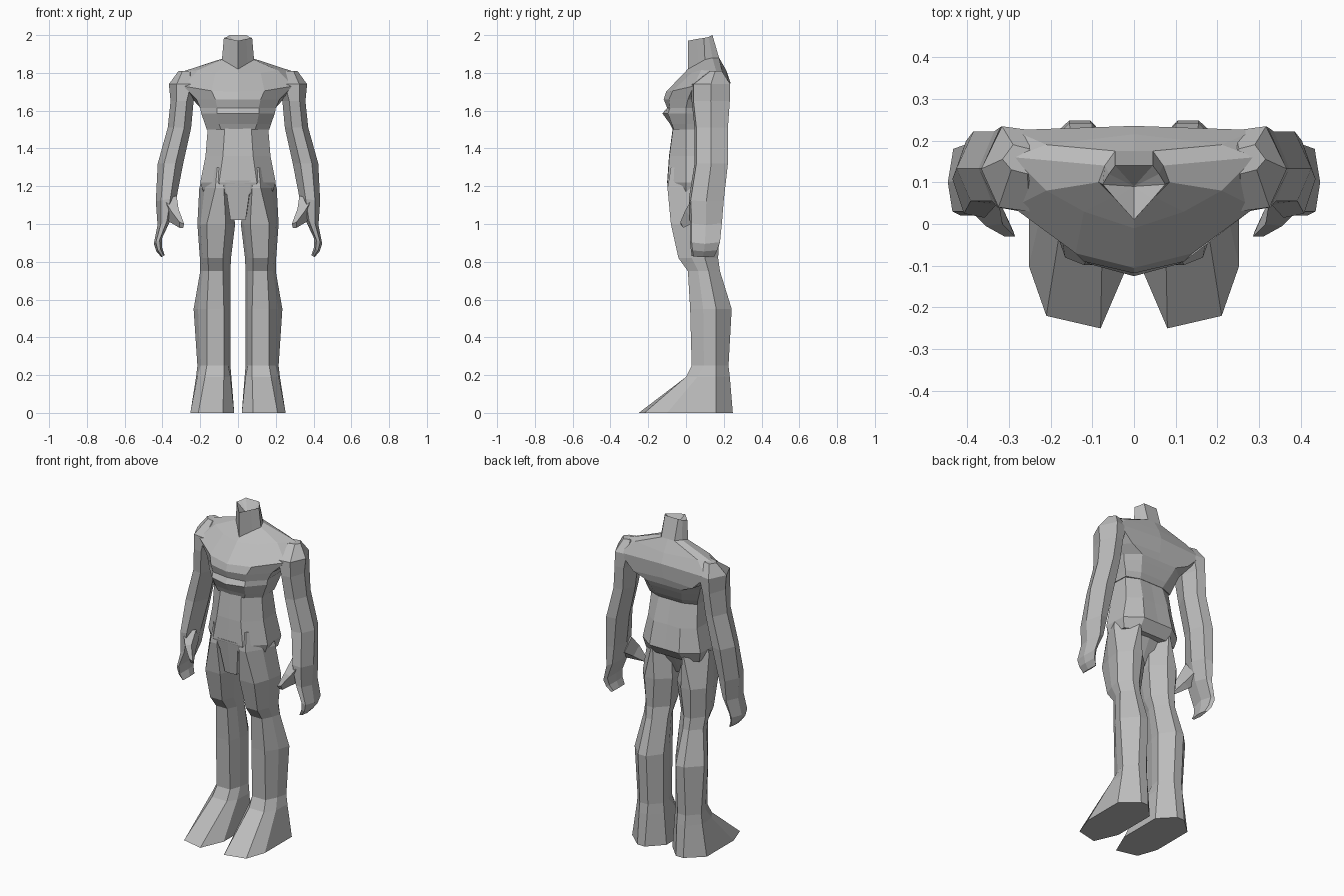
import bpy, bmesh

grey = bpy.data.materials.new("stone_grey")
grey.diffuse_color = (0.5, 0.5, 0.5, 1)


def loft(name, rings, sink=None):
    """Skin closed rings of points; optionally sink the last cap to a point."""
    bm = bmesh.new()
    vs = [[bm.verts.new(p) for p in r] for r in rings]
    n = len(vs[0])
    for a, b in zip(vs, vs[1:]):
        for i in range(n):
            j = (i + 1) % n
            bm.faces.new((a[i], a[j], b[j], b[i]))
    bm.faces.new(vs[0][::-1])
    if sink:
        tip = bm.verts.new(sink)
        for i in range(n):
            bm.faces.new((vs[-1][i], vs[-1][(i + 1) % n], tip))
    else:
        bm.faces.new(vs[-1])
    bmesh.ops.recalc_face_normals(bm, faces=bm.faces)
    me = bpy.data.meshes.new(name)
    bm.to_mesh(me)
    bm.free()
    me.materials.append(grey)
    ob = bpy.data.objects.new(name, me)
    bpy.context.collection.objects.link(ob)
    return ob


def mirrored(ob):
    ob.modifiers.new("mirror", 'MIRROR').use_mirror_merge = False


def whole(half):
    """Complete a half ring (front centre to back centre) across x = 0."""
    return half + [(-x, y, z) for x, y, z in half[-2:0:-1]]


def flat(z, pts):
    return [(x, y, z) for x, y in pts]


def hexring(z, x0, x1, y0, y1, tilt=0.0):
    """Six-sided limb section; tilt raises its outer side."""
    w, m = x1 - x0, (y0 + y1) / 2
    return [(x0 + w * u, y, z + tilt * (u - .5)) for u, y in
            ((.3, y0), (.75, y0 + .01), (1, m), (.7, y1), (.25, y1 - .01), (0, m))]


# Chest, shoulders and neck
chest = [
    flat(1.50, [(0, -.07), (.09, -.065), (.165, .0), (.16, .12), (.08, .15), (0, .15)]),
    flat(1.53, [(0, -.085), (.10, -.075), (.175, .0), (.17, .13), (.09, .17), (0, .17)]),
    flat(1.585, [(0, -.125), (.11, -.095), (.195, .0), (.19, .14), (.11, .20), (0, .20)]),
    flat(1.615, [(0, -.10), (.11, -.085), (.20, .0), (.20, .15), (.12, .215), (0, .215)]),
    [(0, -.118, 1.66), (.12, -.09, 1.66), (.22, .01, 1.66),
     (.24, .15, 1.66), (.2, .225, 1.65), (0, .225, 1.66)],
    [(0, -.105, 1.70), (.14, -.07, 1.705), (.29, .04, 1.73),
     (.345, .16, 1.745), (.29, .225, 1.74), (0, .235, 1.75)],
    [(0, -.01, 1.80), (.12, .03, 1.80), (.21, .08, 1.815),
     (.29, .16, 1.808), (.21, .19, 1.815), (0, .215, 1.81)],
    [(0, .01, 1.82), (.05, .065, 1.85), (.085, .10, 1.87),
     (.07, .14, 1.88), (.045, .175, 1.88), (0, .175, 1.88)],
    [(0, .01, 1.97), (.045, .06, 1.98), (.075, .095, 1.985),
     (.06, .12, 1.99), (.045, .14, 2.0), (0, .14, 2.0)],
]
loft("chest_and_neck", [whole(r) for r in chest], sink=(0, .09, 1.93))

# Waist and hips
hips = [
    flat(1.16, [(0, -.085), (.08, -.082), (.18, .0), (.18, .13), (.10, .165), (0, .165)]),
    flat(1.22, [(0, -.10), (.10, -.098), (.20, .0), (.195, .14), (.10, .21), (0, .21)]),
    flat(1.36, [(0, -.09), (.08, -.088), (.172, .0), (.165, .13), (.09, .185), (0, .18)]),
    flat(1.51, [(0, -.07), (.07, -.068), (.16, .0), (.155, .11), (.08, .145), (0, .145)]),
]
loft("waist_and_hips", [whole(r) for r in hips])

# Tapered panel between the legs
groin = [
    flat(1.02, [(0, -.075), (.04, -.07), (.04, .06), (0, .06)]),
    flat(1.23, [(0, -.101), (.07, -.099), (.08, .16), (0, .17)]),
]
loft("groin_panel", [whole(r) for r in groin])


# Legs: eight-sided sections from sole to hip
def legring(z, xi, fi, fo, xo, yf, ys, yb):
    m = (yf + ys) / 2
    return flat(z, [(fi, yf), (fo, yf), ((fo + 2 * xo) / 3, m), (xo, ys),
                    (fo - .01, yb), (fi + .025, yb), (xi, ys), ((fi + 2 * xi) / 3, m)])


sole = flat(0, [(.08, -.25), (.21, -.22), (.252, -.10), (.252, .16),
                (.155, .248), (.105, .248), (.02, .16), (.02, -.11)])
instep = flat(.19, [(.075, .0), (.175, .0), (.215, .06), (.222, .16),
                    (.155, .232), (.10, .232), (.035, .16), (.04, .05)])
leg = loft("leg", [
    sole, instep,
    legring(.25, .04, .075, .165, .215, .03, .16, .225),
    legring(.55, .04, .075, .165, .235, .022, .16, .242),
    legring(.75, .04, .08, .155, .20, .01, .12, .18),
    legring(.82, .037, .08, .16, .202, -.04, .10, .17),
    legring(1.0, .015, .065, .165, .215, -.08, .11, .18),
    legring(1.19, .05, .075, .12, .205, -.098, .07, .18),
    legring(1.30, .06, .08, .11, .175, -.08, .07, .15),
])
mirrored(leg)

# Shoulder, arm and curved mitten hand in one piece
arm = loft("arm_and_hand", [
    hexring(1.81, .23, .315, .12, .19),
    hexring(1.74, .20, .366, .03, .234),
    hexring(1.65, .235, .357, .03, .232),
    hexring(1.51, .248, .372, .045, .222),
    hexring(1.32, .29, .425, .045, .222),
    hexring(1.13, .325, .435, .015, .20, -.02),
    hexring(1.01, .355, .426, .02, .19, -.03),
    hexring(.91, .402, .446, .02, .18, -.03),
    hexring(.865, .402, .432, .025, .165, -.02),
    hexring(.83, .388, .406, .03, .15, -.01),
])
mirrored(arm)

# Thumb reaching forwards and inwards
thumb = loft("thumb", [
    [(.325, .06, 1.15), (.39, .03, 1.13), (.40, .09, 1.05), (.34, .11, 1.07)],
    [(.315, .0, 1.08), (.355, -.005, 1.07), (.36, .05, 1.01), (.32, .05, 1.03)],
    [(.285, -.03, 1.0), (.31, -.03, 1.01), (.31, -.015, .98), (.29, -.015, .98)],
])
mirrored(thumb)
